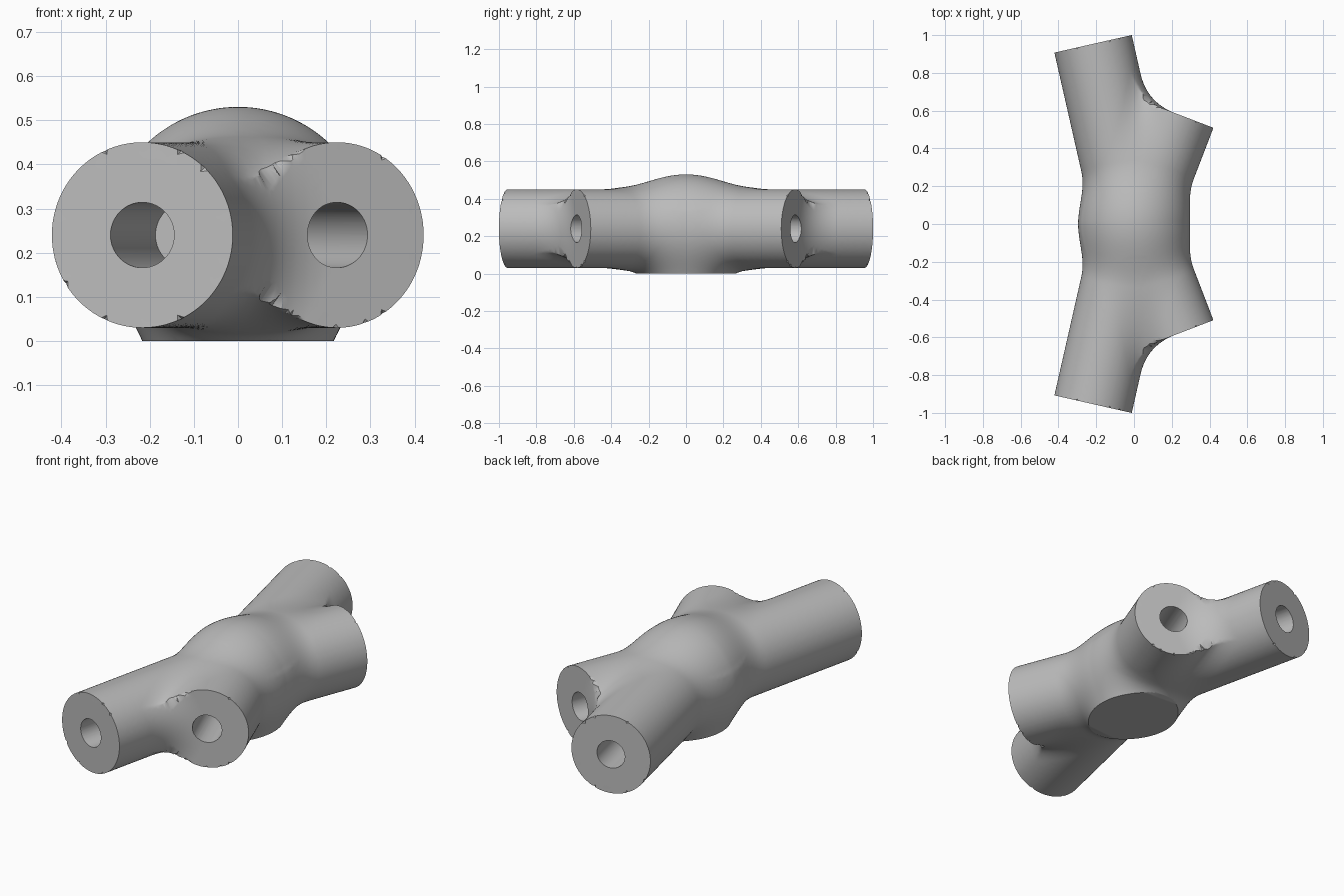
import bpy, bmesh, math
from mathutils import Vector, Matrix

default = bpy.data.objects.get("Cube")
if default:
    bpy.data.objects.remove(default, do_unlink=True)

MID = 0.24          # height of the tube axes
TUBE = 0.21         # tube radius
BALL = 0.27         # central ball radius
FOOT = 0.182        # foot radius
FOOT_END = -0.06    # foot is trimmed flat at the ground
BLEND = 0.13        # fillet size
VOXEL = 0.013
BORE, BORE_DEPTH = 0.074, 0.46


def heading(degrees):
    a = math.radians(degrees)
    return Vector((math.sin(a), math.cos(a), 0))


# Long and short arms of the back half; the front half mirrors them
ARMS = [(heading(-12.8), 0.978), (heading(21), 0.626)]


def arm_coords(p, arm):
    """Distance outside the tube wall and beyond the end cap."""
    d, length = arm
    y = abs(p.y)
    radial = math.hypot(p.x * d.y - y * d.x, p.z - MID) - TUBE
    return radial, p.x * d.x + y * d.y - length


def blend(a, b):
    h = max(BLEND - abs(a - b), 0)
    return min(a, b) - h * h / (4 * BLEND)


def body_distance(p):
    tubes = blend(*(max(arm_coords(p, a)) for a in ARMS))
    ball = math.sqrt(p.x ** 2 + p.y ** 2 + (p.z - MID) ** 2) - BALL
    foot = max(math.hypot(p.x, p.y) - FOOT, p.z - MID, FOOT_END - p.z)
    return blend(blend(tubes, ball), foot)


def add_rod(bm, start, end, radius, sides=64):
    axis = end - start
    rot = axis.to_track_quat('Z', 'Y').to_matrix().to_4x4()
    bmesh.ops.create_cone(bm, cap_ends=True, segments=sides, radius1=radius,
                          radius2=radius, depth=axis.length,
                          matrix=Matrix.Translation((start + end) / 2) @ rot)


def make_object(name, bm):
    mesh = bpy.data.meshes.new(name)
    bm.to_mesh(mesh)
    bm.free()
    ob = bpy.data.objects.new(name, mesh)
    bpy.context.collection.objects.link(ob)
    return ob


def apply(ob, mod):
    bpy.ops.object.select_all(action='DESELECT')
    bpy.context.view_layer.objects.active = ob
    ob.select_set(True)
    bpy.ops.object.modifier_apply(modifier=mod.name)


# Rough body: four tubes, ball and foot
centre = Vector((0, 0, MID))
rough, bores = bmesh.new(), bmesh.new()
for direction, length in ARMS:
    for side in (1, -1):
        d = Vector((direction.x, direction.y * side, 0))
        add_rod(rough, centre, centre + d * length, TUBE)
        add_rod(bores, centre + d * (length - BORE_DEPTH),
                centre + d * (length + 0.1), BORE)
bmesh.ops.create_uvsphere(rough, u_segments=48, v_segments=24, radius=BALL,
                          matrix=Matrix.Translation(centre))
add_rod(rough, Vector((0, 0, FOOT_END)), centre, FOOT)
body = make_object("pipe_joint_body", rough)

grey = bpy.data.materials.new("plain grey")
grey.use_nodes = True
colour = (0.5, 0.5, 0.5, 1)
grey.diffuse_color = colour
grey.node_tree.nodes["Principled BSDF"].inputs["Base Color"].default_value = colour
body.data.materials.append(grey)

remesh = body.modifiers.new("fuse", 'REMESH')
remesh.mode = 'VOXEL'
remesh.voxel_size = VOXEL
apply(body, remesh)

# Pull the fused skin onto the filleted shape
bm = bmesh.new()
bm.from_mesh(body.data)
STEP = 0.001
offsets = [Vector((STEP, 0, 0)), Vector((0, STEP, 0)), Vector((0, 0, STEP))]
for v in bm.verts:
    for _ in range(5):
        dist = body_distance(v.co)
        if abs(dist) < 0.0002:
            break
        grad = Vector([(body_distance(v.co + o) - body_distance(v.co - o))
                       / (2 * STEP) for o in offsets])
        v.co -= grad * (dist / max(grad.length_squared, 0.3))

# Snap vertices near the tube ends to a crisp rim
for v in bm.verts:
    for arm, other in (ARMS, ARMS[::-1]):
        radial, axial = arm_coords(v.co, arm)
        if (max(abs(radial), abs(axial)) < VOXEL * 0.6
                and max(arm_coords(v.co, other)) > BLEND):
            side = 1 if v.co.y > 0 else -1
            d = Vector((arm[0].x, arm[0].y * side, 0))
            out = v.co - centre
            out -= d * out.dot(d)
            v.co = centre + d * arm[1] + out.normalized() * TUBE
bmesh.ops.remove_doubles(bm, verts=bm.verts[:], dist=0.002)

# Flat base
bmesh.ops.bisect_plane(bm, geom=bm.verts[:] + bm.edges[:] + bm.faces[:],
                       plane_co=(0, 0, 0), plane_no=(0, 0, 1), clear_inner=True)
bmesh.ops.holes_fill(bm, edges=[e for e in bm.edges if e.is_boundary], sides=0)
bmesh.ops.triangulate(bm, faces=bm.faces[:])
bmesh.ops.recalc_face_normals(bm, faces=bm.faces[:])
bm.to_mesh(body.data)
bm.free()

# Blind bores in the four tube ends
cutter = make_object("bore_cutter", bores)
cutter.hide_render = True
cut = body.modifiers.new("bores", 'BOOLEAN')
cut.operation = 'DIFFERENCE'
cut.solver = 'EXACT'
cut.object = cutter
apply(body, cut)
bpy.data.objects.remove(cutter, do_unlink=True)

bpy.ops.object.shade_smooth_by_angle(angle=math.radians(35))
